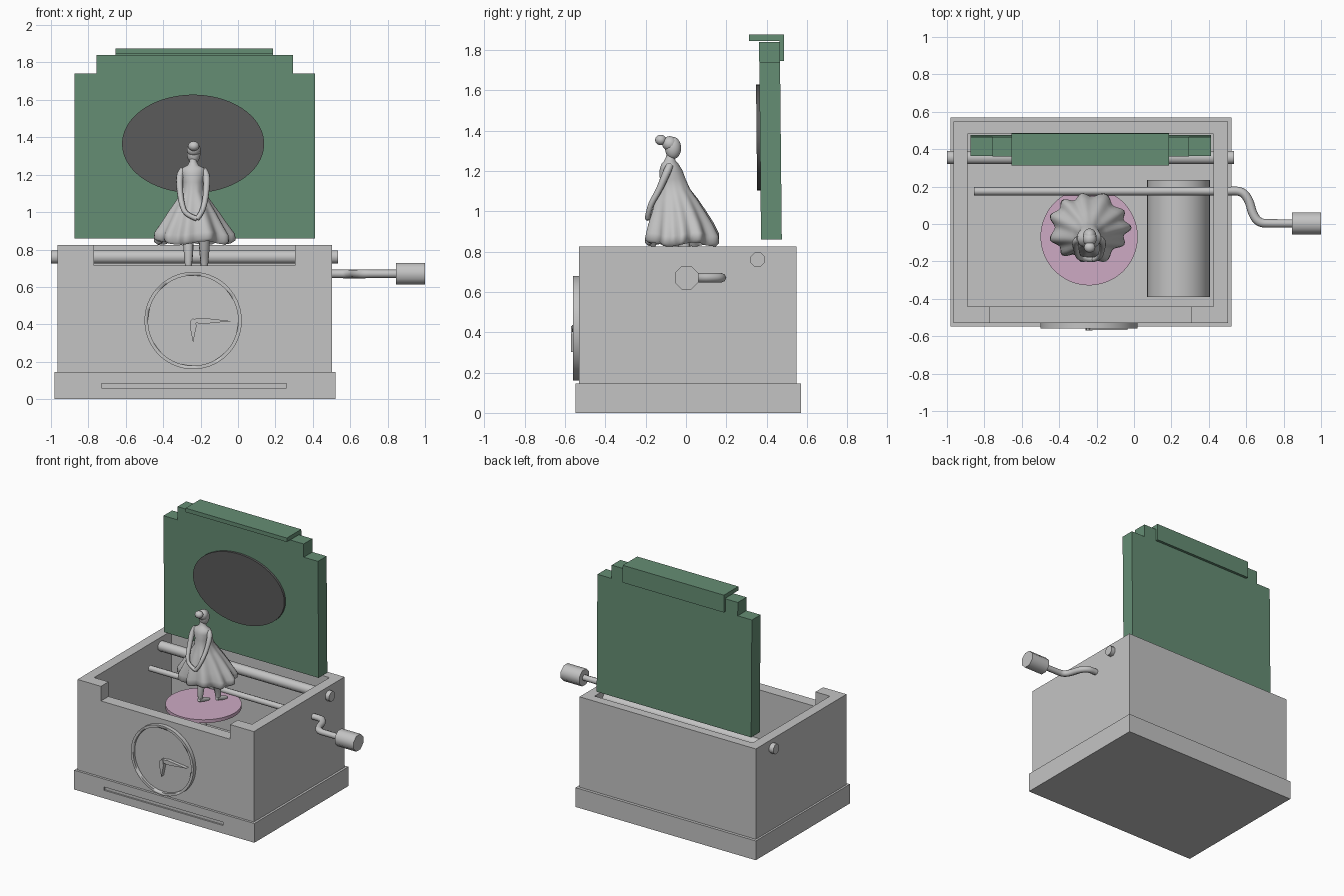
import bpy, bmesh, math
from mathutils import Vector, Matrix

if "Cube" in bpy.data.objects:
    bpy.data.objects.remove(bpy.data.objects["Cube"])


def material(name, rgb):
    m = bpy.data.materials.new(name)
    m.diffuse_color = (*rgb, 1)
    m.use_nodes = True
    m.node_tree.nodes["Principled BSDF"].inputs["Base Color"].default_value = m.diffuse_color
    return m


GREY = material("light_grey", (0.55, 0.55, 0.55))
GREEN = material("sage_green", (0.13, 0.27, 0.175))
DARK = material("dark_grey", (0.105, 0.105, 0.105))
PINK = material("pink", (0.61, 0.40, 0.55))


def finish(ob, mat, angle=None):
    ob.data.materials.clear()
    ob.data.materials.append(mat)
    if angle:
        bpy.ops.object.select_all(action='DESELECT')
        ob.select_set(True)
        bpy.context.view_layer.objects.active = ob
        bpy.ops.object.shade_smooth_by_angle(angle=math.radians(angle))
    return ob


def from_bm(name, bm, mat, angle=None):
    bmesh.ops.recalc_face_normals(bm, faces=bm.faces)
    me = bpy.data.meshes.new(name)
    bm.to_mesh(me)
    bm.free()
    ob = bpy.data.objects.new(name, me)
    bpy.context.collection.objects.link(ob)
    return finish(ob, mat, angle)


def box(name, lo, hi, mat):
    lo, hi = Vector(lo), Vector(hi)
    bm = bmesh.new()
    bmesh.ops.create_cube(bm, size=1, matrix=Matrix.Translation((lo + hi) / 2)
                          @ Matrix.Diagonal((*(hi - lo), 1)))
    return from_bm(name, bm, mat)


def cylinder(name, a, b, r, mat, sides=48, squash=1.0, angle=30):
    """Cylinder from a to b; squash scales it along z."""
    a, b = Vector(a), Vector(b)
    rot = (b - a).to_track_quat('Z', 'Y').to_matrix().to_4x4()
    spin = Matrix.Rotation(math.pi / sides, 4, 'Z')
    bm = bmesh.new()
    bmesh.ops.create_cone(bm, cap_ends=True, segments=sides, radius1=r, radius2=r,
                          depth=(b - a).length,
                          matrix=Matrix.Translation((a + b) / 2)
                          @ Matrix.Diagonal((1, 1, squash, 1)) @ rot @ spin)
    return from_bm(name, bm, mat, angle)


def prism_y(name, pts, y0, y1, mat):
    """Extrude an x-z outline along y."""
    bm = bmesh.new()
    f = bm.faces.new([bm.verts.new((x, y0, z)) for x, z in pts])
    ext = bmesh.ops.extrude_face_region(bm, geom=[f])
    bmesh.ops.translate(bm, vec=(0, y1 - y0, 0),
                        verts=[v for v in ext["geom"] if isinstance(v, bmesh.types.BMVert)])
    return from_bm(name, bm, mat)


def cut(ob, cutter):
    mod = ob.modifiers.new("cut", 'BOOLEAN')
    mod.operation, mod.object, mod.solver = 'DIFFERENCE', cutter, 'EXACT'
    bpy.context.view_layer.objects.active = ob
    bpy.ops.object.modifier_apply(modifier=mod.name)
    bpy.data.objects.remove(cutter)


def tube(name, pts, mat, res=2):
    """Tapered tube through (x, y, z, radius) points."""
    cu = bpy.data.curves.new(name, 'CURVE')
    cu.dimensions, cu.bevel_depth, cu.bevel_resolution = '3D', 1, res
    cu.use_fill_caps, cu.resolution_u = True, 6
    sp = cu.splines.new('NURBS')
    sp.points.add(len(pts) - 1)
    for p, (x, y, z, r) in zip(sp.points, pts):
        p.co, p.radius = (x, y, z, 1), r
    sp.order_u, sp.use_endpoint_u = 3, True
    ob = bpy.data.objects.new(name, cu)
    bpy.context.collection.objects.link(ob)
    bpy.ops.object.select_all(action='DESELECT')
    ob.select_set(True)
    bpy.context.view_layer.objects.active = ob
    bpy.ops.object.convert(target='MESH')
    return finish(bpy.context.view_layer.objects.active, mat, 60)


def ball(name, c, r, mat):
    bm = bmesh.new()
    bmesh.ops.create_uvsphere(bm, u_segments=20, v_segments=14, radius=1,
                              matrix=Matrix.Translation(c) @ Matrix.Diagonal((*r, 1)))
    return from_bm(name, bm, mat, 180)


# Box with hollow inside and front notch
plinth = box("plinth", (-0.98, -0.548, 0), (0.52, 0.57, 0.145), GREY)
cut(plinth, box("cutter", (-0.73, -0.6, 0.06), (0.26, -0.536, 0.085), GREY))
body = box("body", (-0.965, -0.53, 0.145), (0.503, 0.548, 0.825), GREY)
cut(body, box("cutter", (-0.89, -0.44, 0.2), (0.425, 0.48, 1), GREY))
cut(body, box("cutter", (-0.77, -0.6, 0.715), (0.305, -0.40, 1), GREY))

# Clock on the front
CX, CZ = -0.24, 0.42
clock = cylinder("clock_rim", (CX, -0.528, CZ), (CX, -0.56, CZ), 0.26, GREY, 64)
cut(clock, cylinder("cutter", (CX, -0.54, CZ), (CX, -0.6, CZ), 0.241, GREY, 64))
prism_y("minute_hand", [(CX, CZ - 0.01), (CX + 0.05, CZ - 0.018), (CX + 0.205, CZ - 0.003),
                        (CX + 0.05, CZ + 0.015), (CX, CZ + 0.008)], -0.538, -0.566, GREY)
prism_y("hour_hand", [(CX - 0.014, CZ), (CX - 0.018, CZ - 0.03), (CX, CZ - 0.118),
                      (CX + 0.018, CZ - 0.03), (CX + 0.014, CZ), (CX, CZ + 0.012)],
        -0.538, -0.57, GREY)

# Mechanism: hinge rod, drum, crank
cylinder("hinge_rod", (-1.0, 0.355, 0.76), (0.535, 0.355, 0.76), 0.038, GREY, 8, angle=60)
cylinder("drum", (0.238, -0.39, 0.42), (0.238, 0.235, 0.42), 0.168, GREY)
tube("crank", [(-0.855, 0.175, 0.67, 0.022), (0.5, 0.175, 0.67, 0.022),
               (0.575, 0.178, 0.67, 0.024), (0.615, 0.13, 0.67, 0.024),
               (0.635, 0.05, 0.67, 0.024), (0.67, 0.005, 0.67, 0.024),
               (0.73, 0.003, 0.67, 0.022), (0.87, 0.003, 0.67, 0.022)], GREY)
cylinder("crank_handle", (0.845, 0.003, 0.67), (1.0, 0.003, 0.67), 0.063, GREY, 8, angle=60)

# Stepped lid with overhanging cap and oval mirror, leaning slightly forward
half = [(0.643, 0.86), (0.643, 1.74), (0.525, 1.74), (0.525, 1.84)]
LX = -0.232
outline = [(LX + x, z) for x, z in half] + [(LX - x, z) for x, z in reversed(half)]
lid = [prism_y("lid", outline, 0.372, 0.475, GREEN),
       box("lid_cap", (-0.655, 0.323, 1.845), (0.187, 0.495, 1.875), GREEN),
       box("lid_cap_back", (-0.655, 0.474, 1.745), (0.187, 0.495, 1.846), GREEN),
       cylinder("mirror", (CX, 0.355, 1.365), (CX, 0.374, 1.365), 0.38, DARK, 64, 0.263 / 0.38)]
for ob in lid:
    for v in ob.data.vertices:
        v.co.y -= 0.01 * (v.co.z - 0.86)

# Turntable
cylinder("turntable", (CX, -0.068, 0.635), (CX, -0.068, 0.66), 0.26, PINK, 64)
cylinder("turntable_spindle", (CX, -0.068, 0.2), (CX, -0.068, 0.636), 0.02, GREY, 16)

# Dancer dress and torso: rings of (z, centre y, half width, half depth, pleat depth)
rings = [(1.00, -0.04, 0.05, 0.05, 0), (0.90, -0.025, 0.15, 0.13, 0.05),
         (0.835, -0.02, 0.185, 0.162, 0.08), (0.85, -0.02, 0.205, 0.178, 0.08),
         (0.885, -0.018, 0.203, 0.176, 0.07), (0.94, -0.025, 0.168, 0.158, 0.055),
         (1.00, -0.035, 0.132, 0.132, 0.04), (1.06, -0.047, 0.092, 0.105, 0.025),
         (1.11, -0.058, 0.062, 0.078, 0.01), (1.16, -0.066, 0.058, 0.064, 0),
         (1.205, -0.075, 0.066, 0.056, 0), (1.235, -0.08, 0.062, 0.042, 0),
         (1.25, -0.08, 0.03, 0.028, 0), (1.27, -0.078, 0.02, 0.021, 0),
         (1.31, -0.072, 0.02, 0.021, 0)]
N = 88
bm = bmesh.new()
loops = []
for z, cy, rx, ry, pleat in rings:
    loop = []
    for i in range(N):
        t = 2 * math.pi * i / N
        w = math.cos(11 * t + 0.6 * math.sin(3 * t)) + 0.4 * math.cos(5 * t)
        k = 1 + pleat * w
        loop.append(bm.verts.new((CX + rx * k * math.cos(t), cy + ry * k * math.sin(t),
                                  z + 0.12 * pleat * math.sin(4 * t))))
    loops.append(loop)
for a, b in zip(loops, loops[1:]):
    for i in range(N):
        bm.faces.new((a[i], a[(i + 1) % N], b[(i + 1) % N], b[i]))
bm.faces.new(loops[0])
bm.faces.new(loops[-1])
from_bm("dancer_dress_and_torso", bm, GREY, 70)

# Dancer head and bun
ball("dancer_head", (CX + 0.003, -0.064, 1.313), (0.036, 0.04, 0.055), GREY)
ball("dancer_hair_bun", (CX + 0.003, -0.125, 1.353), (0.03, 0.028, 0.026), GREY)
ball("dancer_hair", (CX + 0.003, -0.08, 1.335), (0.037, 0.038, 0.037), GREY)

# Dancer arms, joined behind the back
for side, s in (("left", -1), ("right", 1)):
    tube(side + "_arm", [(CX + s * 0.055, -0.08, 1.225, 0.018), (CX + s * 0.075, -0.09, 1.205, 0.021),
                         (CX + s * 0.07, -0.135, 1.10, 0.016), (CX + s * 0.06, -0.172, 1.04, 0.015),
                         (CX + s * 0.04, -0.188, 0.985, 0.013), (CX + 0.02, -0.19, 0.965, 0.014)], GREY)

# Dancer legs and pointed feet
for side, dx, dy in (("left", -0.025, -0.07), ("right", 0.06, 0.02)):
    x = CX + dx
    tube(side + "_leg", [(x - 0.005, -0.04, 0.95, 0.034), (x, (dy - 0.04) / 2, 0.83, 0.03),
                         (x, dy, 0.73, 0.022), (x, dy, 0.685, 0.016)], GREY)
    tube(side + "_foot", [(x, dy - 0.015, 0.69, 0.015), (x + 0.005, dy + 0.02, 0.678, 0.019),
                          (x + 0.02, dy + 0.075, 0.668, 0.01)], GREY)
